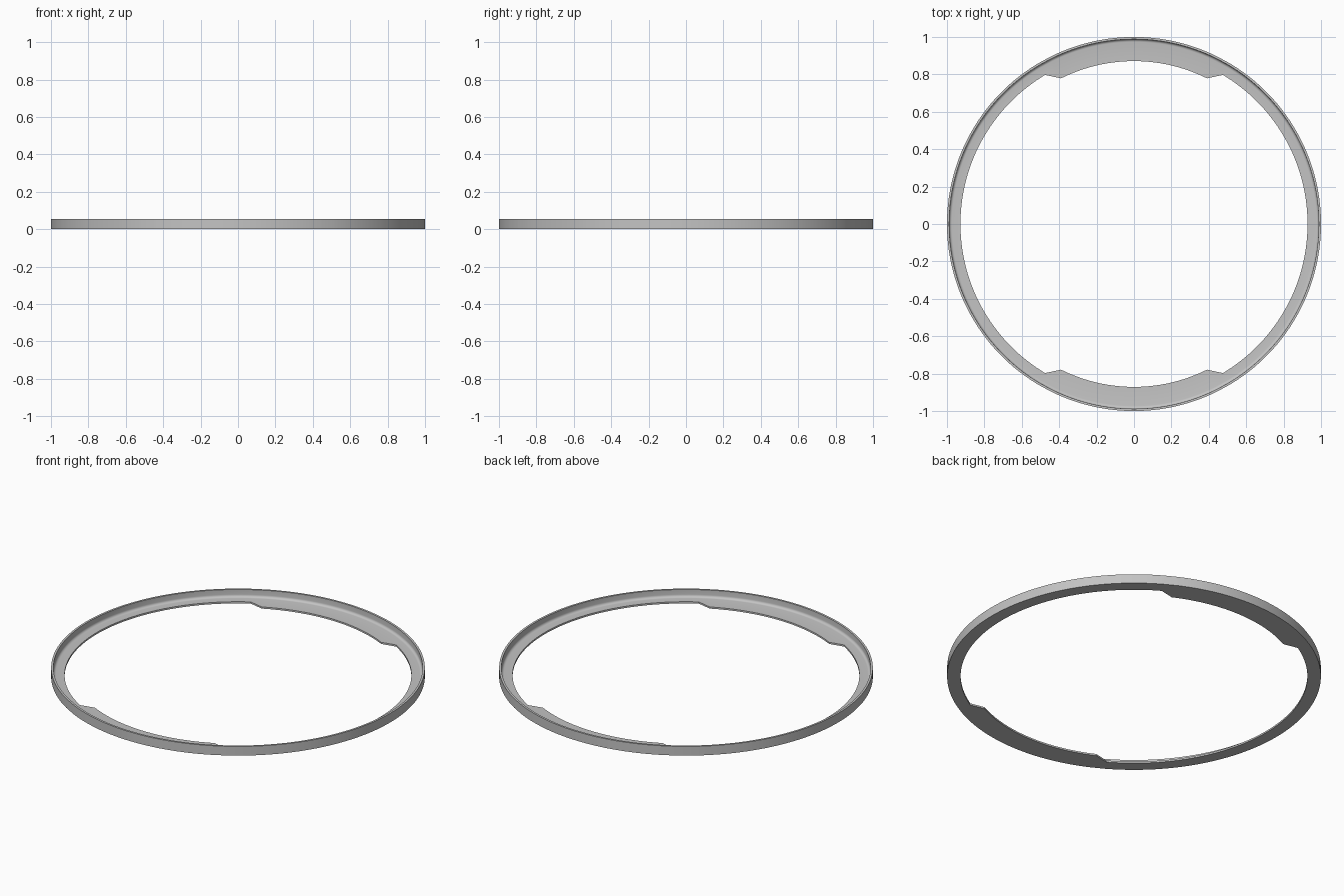
import bpy, bmesh, math

if "Cube" in bpy.data.objects:
    bpy.data.objects.remove(bpy.data.objects["Cube"])

R_OUT, R_WALL, R_FLANGE, R_TAB = 1.0, 0.988, 0.928, 0.871
HEIGHT, FLANGE_T, FILLET = 0.054, 0.01, 0.015
TAB_IN, TAB_OUT = 26.6, 30.8   # tab half-angles from the y axis, at tip and root
SEGMENTS = 180


def off_axis(deg):
    """Angle away from the nearest end of the y axis."""
    return abs((deg % 180) - 90)


def inner_radius(deg):
    a = off_axis(deg)
    if a < TAB_IN + 0.01:
        return R_TAB
    return R_FLANGE


# Even angular steps, with the tab corners inserted and the ramps left straight
angles = [i * 360 / SEGMENTS for i in range(SEGMENTS)]
angles = [d for d in angles if not TAB_IN - 0.5 < off_axis(d) < TAB_OUT + 0.5]
for centre in (90, 270):
    for corner in (TAB_IN, TAB_OUT):
        angles += [centre - corner, centre + corner]
angles.sort()


def section(deg):
    """L-shaped cross-section: outer wall, fillet and flat flange."""
    pts = [(R_OUT, 0), (R_OUT, HEIGHT), (R_WALL, HEIGHT)]
    for i in range(6):
        t = math.radians(i * 18)
        pts.append((R_WALL - FILLET + FILLET * math.cos(t),
                    FLANGE_T + FILLET - FILLET * math.sin(t)))
    r = inner_radius(deg)
    return pts + [(r, FLANGE_T), (r, 0)]


# Ring with two inward tabs
bm = bmesh.new()
rings = []
for d in angles:
    c, s = math.cos(math.radians(d)), math.sin(math.radians(d))
    rings.append([bm.verts.new((r * c, r * s, z)) for r, z in section(d)])
for i, a in enumerate(rings):
    b = rings[(i + 1) % len(rings)]
    for j in range(len(a)):
        k = (j + 1) % len(a)
        bm.faces.new((a[j], b[j], b[k], a[k]))
bmesh.ops.recalc_face_normals(bm, faces=bm.faces)

mesh = bpy.data.meshes.new("tabbed_ring")
bm.to_mesh(mesh)
bm.free()
ring = bpy.data.objects.new("tabbed_ring", mesh)
bpy.context.collection.objects.link(ring)

grey = bpy.data.materials.new("plain grey")
grey.diffuse_color = (0.55, 0.55, 0.55, 1)
grey.use_nodes = True
grey.node_tree.nodes["Principled BSDF"].inputs["Base Color"].default_value = grey.diffuse_color
mesh.materials.append(grey)

bpy.context.view_layer.objects.active = ring
ring.select_set(True)
bpy.ops.object.shade_smooth_by_angle(angle=math.radians(25))
